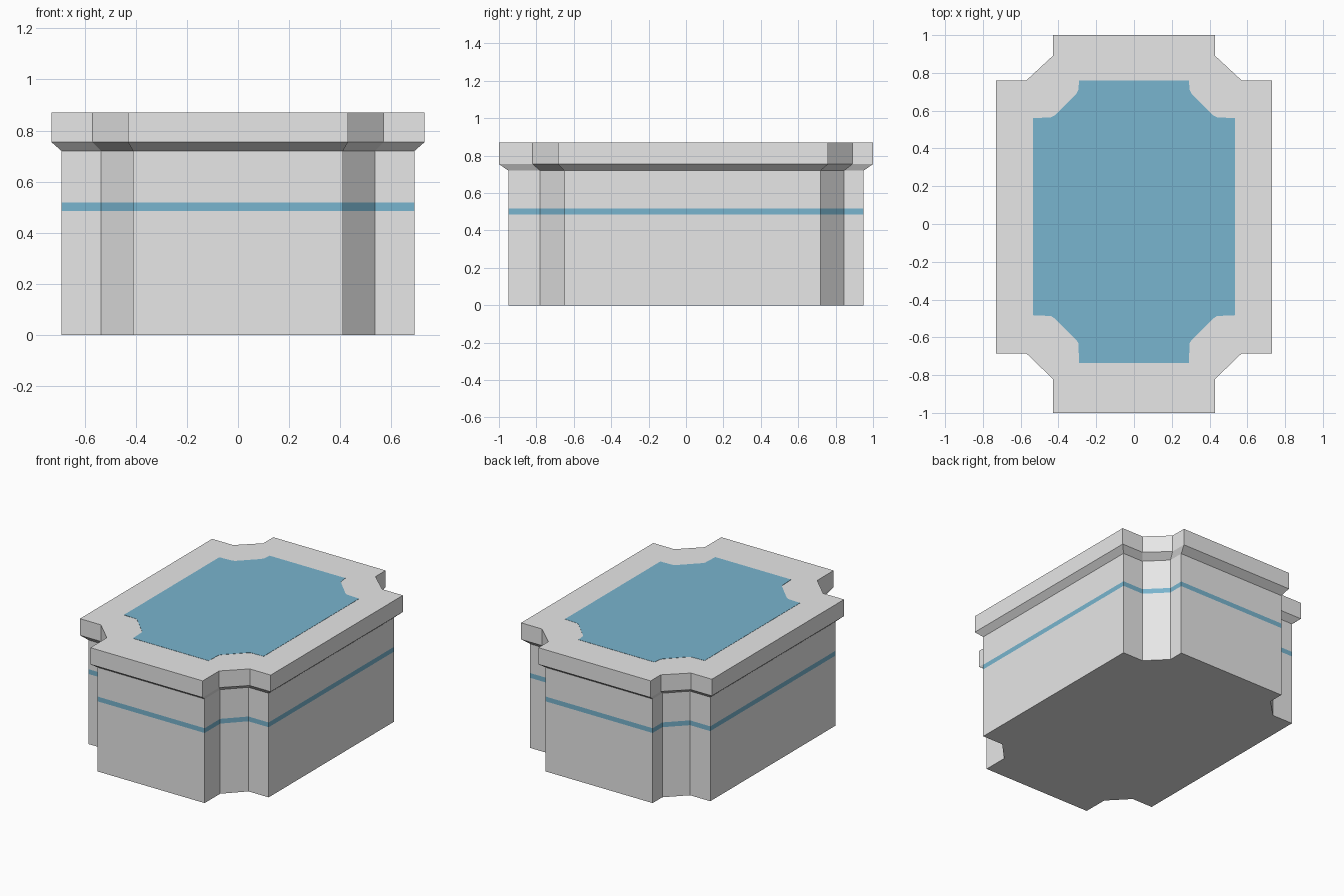
import bpy, bmesh

if "Cube" in bpy.data.objects:
    bpy.data.objects.remove(bpy.data.objects["Cube"])


def material(name, rgb):
    m = bpy.data.materials.new(name)
    m.diffuse_color = (*rgb, 1)
    m.use_nodes = True
    m.node_tree.nodes["Principled BSDF"].inputs["Base Color"].default_value = m.diffuse_color
    return m


GREY = material("light grey", (0.8, 0.8, 0.8))
BLUE = material("soft blue", (0.19, 0.46, 0.62))


def outline(back, front):
    """Mirror a back-right and front-right corner profile across x."""
    right = back + front[::-1]
    return right + [(-x, y) for x, y in reversed(right)]


def loft(name, rings, mats, stripe=None):
    """Stack outlines at heights into a closed solid; bands inside stripe get slot 1."""
    bm = bmesh.new()
    loops = [[bm.verts.new((x, y, z)) for x, y in pts] for pts, z in rings]
    n = len(loops[0])
    for k, (a, b) in enumerate(zip(loops, loops[1:])):
        for i in range(n):
            j = (i + 1) % n
            f = bm.faces.new((a[i], a[j], b[j], b[i]))
            f.material_index = 1 if k == stripe else 0
    bm.faces.new(loops[0])
    bm.faces.new(loops[-1])
    bmesh.ops.recalc_face_normals(bm, faces=bm.faces)
    me = bpy.data.meshes.new(name)
    bm.to_mesh(me)
    bm.free()
    for m in mats:
        me.materials.append(m)
    ob = bpy.data.objects.new(name, me)
    bpy.context.collection.objects.link(ob)
    return ob


# Notched outlines of the body, the lid and the blue top panel
body = outline([(0.41, 0.95), (0.41, 0.845), (0.535, 0.72), (0.69, 0.72)],
               [(0.41, -0.95), (0.41, -0.78), (0.535, -0.65), (0.69, -0.65)])
lid = outline([(0.43, 1.0), (0.43, 0.89), (0.57, 0.76), (0.73, 0.76)],
              [(0.43, -1.0), (0.43, -0.82), (0.57, -0.685), (0.73, -0.685)])
panel = outline([(0.29, 0.76), (0.295, 0.71), (0.305, 0.69), (0.42, 0.575), (0.44, 0.565), (0.535, 0.56)],
                [(0.29, -0.735), (0.295, -0.63), (0.305, -0.615), (0.42, -0.50), (0.44, -0.487), (0.535, -0.483)])

# Body with a painted stripe, flaring out into the thick lid rim
loft("box_body", [(body, 0), (body, 0.485), (body, 0.518), (body, 0.72),
                  (lid, 0.755), (lid, 0.87)], [GREY, BLUE], stripe=1)
# Thin blue panel on top
loft("top_panel", [(panel, 0.869), (panel, 0.8715)], [BLUE])
